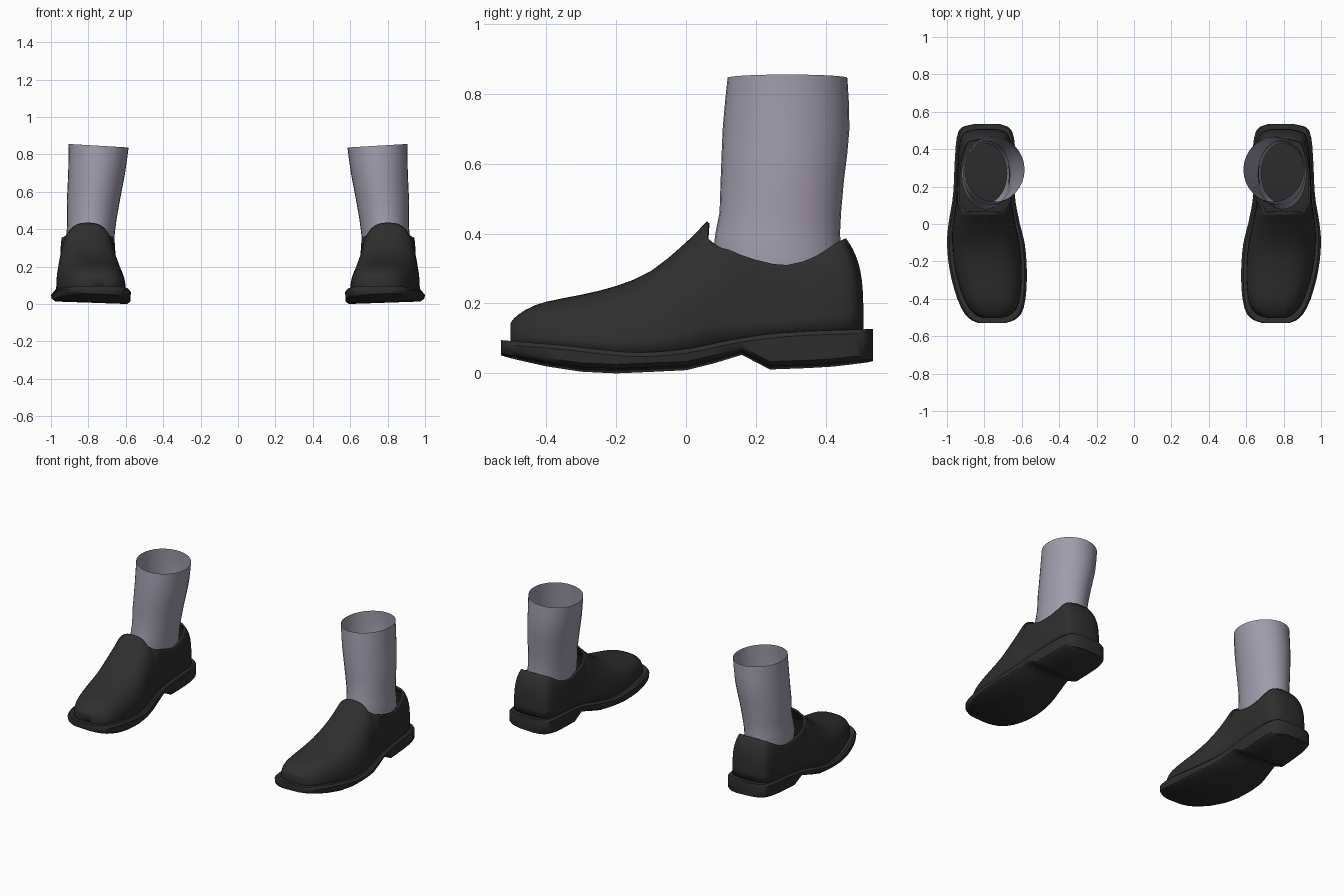
import bpy, bmesh, math

if "Cube" in bpy.data.objects:
    bpy.data.objects.remove(bpy.data.objects["Cube"])


def material(name, rgb):
    m = bpy.data.materials.new(name)
    m.diffuse_color = (*rgb, 1)
    m.use_nodes = True
    m.node_tree.nodes["Principled BSDF"].inputs["Base Color"].default_value = m.diffuse_color
    return m


BLACK = material("black leather", (0.028, 0.028, 0.028))
GREY = material("grey sock", (0.35, 0.33, 0.41))

# Profiles along the shoe: first value is y
OUTLINE = [(-.53, .69, .83), (-.515, .642, .868), (-.48, .603, .905), (-.4, .58, .945),
           (-.25, .573, .985), (-.1, .585, 1.0), (0, .61, .992), (.15, .637, .968),
           (.3, .637, .96), (.42, .637, .953), (.49, .65, .94), (.52, .675, .915), (.535, .72, .85)]
SOLE_TOP = [(-.53, .095), (-.35, .08), (-.15, .06), (0, .07), (.15, .1), (.3, .118), (.535, .127)]
SOLE_BOTTOM = [(-.53, .055), (-.4, .027), (-.3, .012), (-.2, .007), (0, .015), (.08, .034),
               (.16, .058), (.24, .016), (.4, .022), (.535, .037)]
VAMP = [(-.505, .14), (-.49, .16), (-.45, .187), (-.4, .205), (-.3, .225), (-.2, .25),
        (-.1, .293), (0, .375), (.06, .435)]
RIM = [(.06, .413), (.09, .377), (.12, .355), (.2, .325), (.29, .31), (.38, .335),
       (.46, .372), (.51, .387)]


def sample(table, y, col=1, smooth=True):
    """Interpolate one column of a profile."""
    y = min(max(y, table[0][0]), table[-1][0])
    n = len(table)
    i = max(k for k in range(n - 1) if table[k][0] <= y)

    def slope(k):
        a, b = table[max(k - 1, 0)], table[min(k + 1, n - 1)]
        return (b[col] - a[col]) / (b[0] - a[0])
    p, q = table[i], table[i + 1]
    h = q[0] - p[0]
    t = (y - p[0]) / h
    if not smooth:
        return p[col] + (q[col] - p[col]) * t
    return ((2*t**3 - 3*t**2 + 1) * p[col] + (t**3 - 2*t**2 + t) * h * slope(i)
            + (3*t**2 - 2*t**3) * q[col] + (t**3 - t**2) * h * slope(i + 1))


def strip(bm, rows, closed=False):
    """Skin a list of rows of points; return the vertex rows."""
    vs = [[bm.verts.new(p) for p in r] for r in rows]
    for a, b in zip(vs, vs[1:]):
        n = len(a)
        for j in range(n if closed else n - 1):
            k = (j + 1) % n
            bm.faces.new((a[j], a[k], b[k], b[j]))
    return vs


def finish(name, bm, mat, thickness=0, angle=40):
    """Make the object, smooth it and mirror it to the other foot."""
    bmesh.ops.remove_doubles(bm, verts=bm.verts[:], dist=1e-5)
    bmesh.ops.recalc_face_normals(bm, faces=bm.faces[:])
    me = bpy.data.meshes.new(name)
    bm.to_mesh(me)
    bm.free()
    me.materials.append(mat)
    ob = bpy.data.objects.new(name, me)
    bpy.context.collection.objects.link(ob)
    bpy.ops.object.select_all(action='DESELECT')
    bpy.context.view_layer.objects.active = ob
    ob.select_set(True)
    bpy.ops.object.shade_smooth_by_angle(angle=math.radians(angle))
    if thickness:
        s = ob.modifiers.new("thickness", 'SOLIDIFY')
        s.thickness, s.offset = thickness, -1
    ob.modifiers.new("other foot", 'MIRROR').use_axis = (True, False, False)
    return ob


# Sole with arched underside and heel block
ys = [-.53, -.523, -.515, -.5, -.48, -.45, -.4, -.35, -.3, -.25, -.2, -.15, -.1, -.05, 0, .04,
      .08, .12, .16, .2, .24, .28, .35, .42, .46, .49, .505, .52, .528, .535]
rows = []
for y in ys:
    l, r = sample(OUTLINE, y, 1), sample(OUTLINE, y, 2)
    b, t = sample(SOLE_BOTTOM, y, smooth=False), sample(SOLE_TOP, y)
    sec = [(l + .018, b), (l + .003, b + .012), (l, t - .012), (l + .012, t),
           (r - .012, t), (r, t - .012), (r - .003, b + .012), (r - .018, b)]
    # the underside leans a little toward the inner edge
    rows.append([(x, y, z + ((x - .8) * .035 if z < t - .02 else 0)) for x, z in sec])
bm = bmesh.new()
v = strip(bm, rows, True)
bm.faces.new(v[0])
bm.faces.new(v[-1])
finish("sole", bm, BLACK)


def upper_base(y):
    """Centre, half width and base height of the upper."""
    inset = .028 - .012 * min(max((y + .1) / .3, 0), 1)
    l, r = sample(OUTLINE, y / .95, 1) + inset, sample(OUTLINE, y / .95, 2) - inset
    return (l + r) / 2, (r - l) / 2, sample(SOLE_TOP, y) - .006


# Upper: arched vamp in front
N, K, POW = 32, 10, 2 / 2.7
arch = [(abs(math.cos(a)) ** POW * (1 if i < N / 2 else -1), math.sin(a) ** POW if 0 < i < N else 0)
        for i, a in ((i, math.pi * i / N) for i in range(N + 1))]
front = [-.503, -.499, -.492, -.48, -.46, -.43, -.4, -.35, -.3, -.25, -.2, -.15, -.1, -.05, -.02,
         .01, .03, .045, .06]
bm = bmesh.new()
rows = []
for y in front:
    c, hw, zb = upper_base(y)
    top = sample(VAMP, y)
    rows.append([(c + hw * ax, y, zb + (top - zb) * az) for ax, az in arch])
v = strip(bm, rows)
bm.faces.new(v[0])

# Upper: wall running round the heel, with the dipped opening
back = [.06, .075, .09, .105, .12, .16, .2, .25, .29, .34, .38, .42, .45, .47, .485, .495, .502, .508]
path = [(y, 1) for y in back] + [(.508, .33), (.508, -.33)] + [(y, -1) for y in reversed(back)]
rim_front = rows[-1][K][2]
rows = []
for y, side in path:
    c, hw, zb = upper_base(y)
    rim = sample(RIM, y) + (rim_front - RIM[0][1]) * max(0, 1 - (y - .06) / .06)
    w = min((y - .06) / .07, 1)
    w = w * w * (3 - 2 * w)
    d = .04 + .2 * min(max((y - .3) / .2, 0), 1)
    col = []
    for i in range(K + 1):
        ax, az = arch[i]
        t = az / arch[K][1]
        s = ax * (1 - w) + (1 - d * t ** 4) * w
        yy = y if y < .3 else .3 + (y - .3) * s
        col.append((c + side * hw * s, yy, zb + (rim - zb) * t))
    rows.append(col)
strip(bm, rows)
finish("upper", bm, BLACK, thickness=.01, angle=50)

# Sock: open tube, each ring as z, x range, y range
RINGS = [(.2, .68, .905, .11, .43), (.28, .665, .922, .085, .445), (.34, .663, .922, .077, .445),
         (.4, .656, .915, .084, .441), (.46, .648, .913, .096, .444), (.55, .632, .915, .099, .452),
         (.63, .617, .911, .102, .462), (.7, .604, .908, .105, .468), (.78, .593, .906, .112, .466),
         (.846, .585, .905, .119, .462)]
rows = []
for z, x0, x1, y0, y1 in RINGS:
    ring = []
    for i in range(32):
        a = math.tau * i / 32
        x = (x0 + x1) / 2 + (x1 - x0) / 2 * math.cos(a)
        tilt = max(0, z - .6) / .25 * .06 * (x - .745)
        ring.append((x, (y0 + y1) / 2 + (y1 - y0) / 2 * math.sin(a), z + tilt))
    rows.append(ring)
bm = bmesh.new()
strip(bm, rows, True)
finish("sock", bm, GREY)
